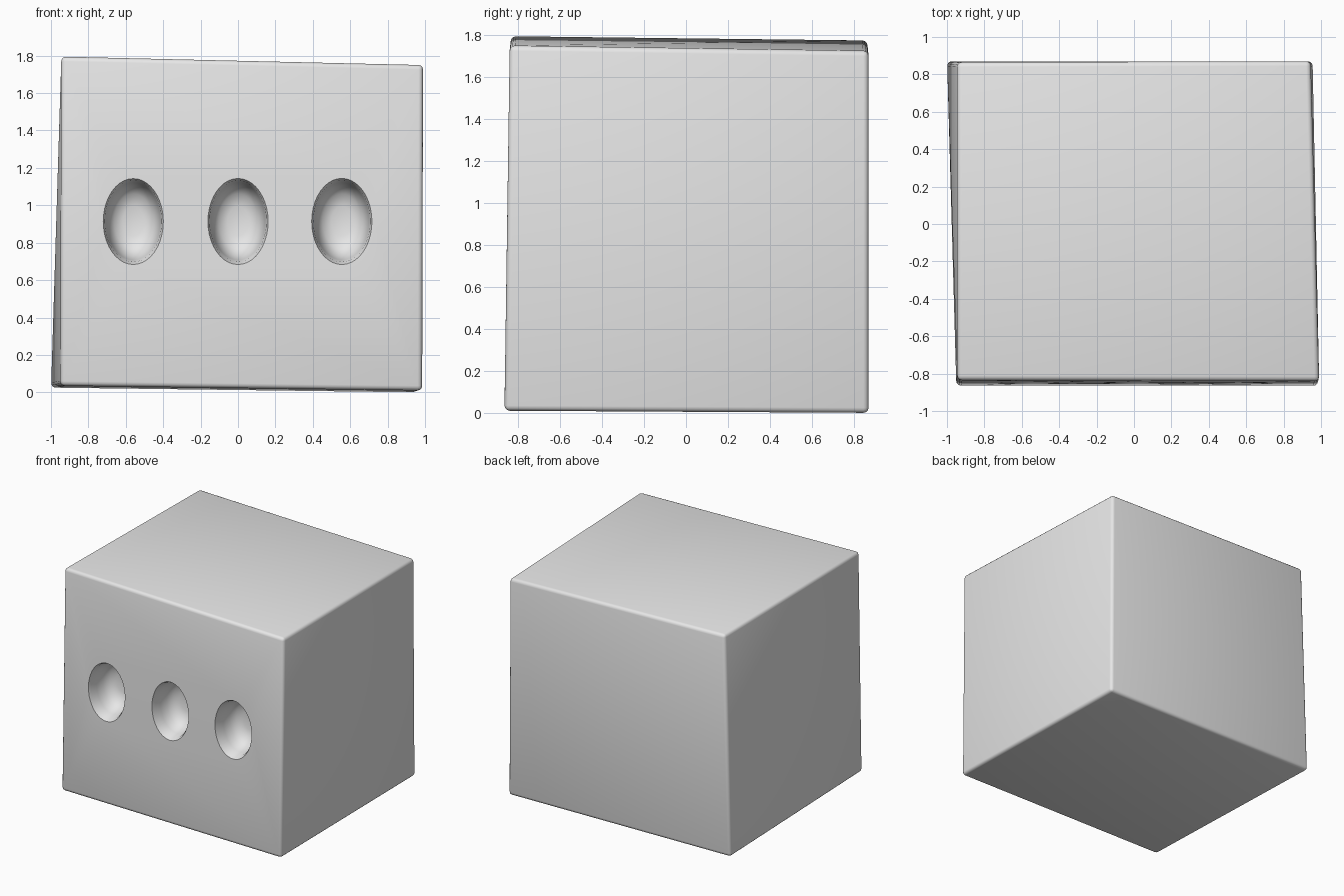
import bpy
import bmesh
import math

default = bpy.data.objects.get("Cube")
if default:
    bpy.data.objects.remove(default)

# Plain clay grey
clay = bpy.data.materials.new("clay_grey")
clay.use_nodes = True
clay.diffuse_color = (0.8, 0.8, 0.8, 1)
clay.node_tree.nodes["Principled BSDF"].inputs["Base Color"].default_value = (0.8, 0.8, 0.8, 1)


def make_object(name, bm):
    bmesh.ops.recalc_face_normals(bm, faces=bm.faces)
    mesh = bpy.data.meshes.new(name)
    bm.to_mesh(mesh)
    bm.free()
    mesh.materials.append(clay)
    obj = bpy.data.objects.new(name, mesh)
    bpy.context.collection.objects.link(obj)
    return obj


# Slightly skewed block with softened edges
corners = [
    (-0.95, -0.865, 0.035), (0.985, -0.865, 0.01), (0.955, 0.87, 0.0), (-1.0, 0.87, 0.025),
    (-0.945, -0.835, 1.795), (0.99, -0.84, 1.75), (0.945, 0.87, 1.725), (-0.945, 0.865, 1.775),
]
bm = bmesh.new()
verts = [bm.verts.new(c) for c in corners]
bmesh.ops.convex_hull(bm, input=verts)
bmesh.ops.recalc_face_normals(bm, faces=bm.faces)
bmesh.ops.dissolve_limit(bm, angle_limit=math.radians(8), verts=bm.verts, edges=bm.edges)
bmesh.ops.bevel(bm, geom=bm.edges[:], offset=0.025, segments=3, profile=0.5, affect='EDGES')
block = make_object("block", bm)

# Three oval bowls: rings of (scale, y) closed by a pole at the floor
RX, RZ, SIDES = 0.155, 0.222, 40
profile = [(1.12, -0.92), (1.04, -0.852), (0.98, -0.83), (0.93, -0.77),
           (0.84, -0.71), (0.66, -0.665), (0.36, -0.645)]
bm = bmesh.new()
for cx in (-0.56, 0.0, 0.555):
    rings = []
    for scale, y in profile:
        rings.append([bm.verts.new((cx + RX * scale * math.cos(2 * math.pi * i / SIDES), y,
                                    0.915 + RZ * scale * math.sin(2 * math.pi * i / SIDES)))
                      for i in range(SIDES)])
    for a, b in zip(rings, rings[1:]):
        for i in range(SIDES):
            j = (i + 1) % SIDES
            bm.faces.new((a[i], a[j], b[j], b[i]))
    bm.faces.new(rings[0])
    bm.faces.new(rings[-1])
cutter = make_object("hole_cutter", bm)
cutter.hide_render = True

# Carve the bowls and smooth the shading
cut = block.modifiers.new("bowls", 'BOOLEAN')
cut.operation = 'DIFFERENCE'
cut.solver = 'EXACT'
cut.object = cutter
bpy.ops.object.select_all(action='DESELECT')
bpy.context.view_layer.objects.active = block
block.select_set(True)
bpy.ops.object.modifier_apply(modifier=cut.name)
bpy.data.objects.remove(cutter)
bpy.ops.object.shade_smooth_by_angle(angle=math.radians(40))
